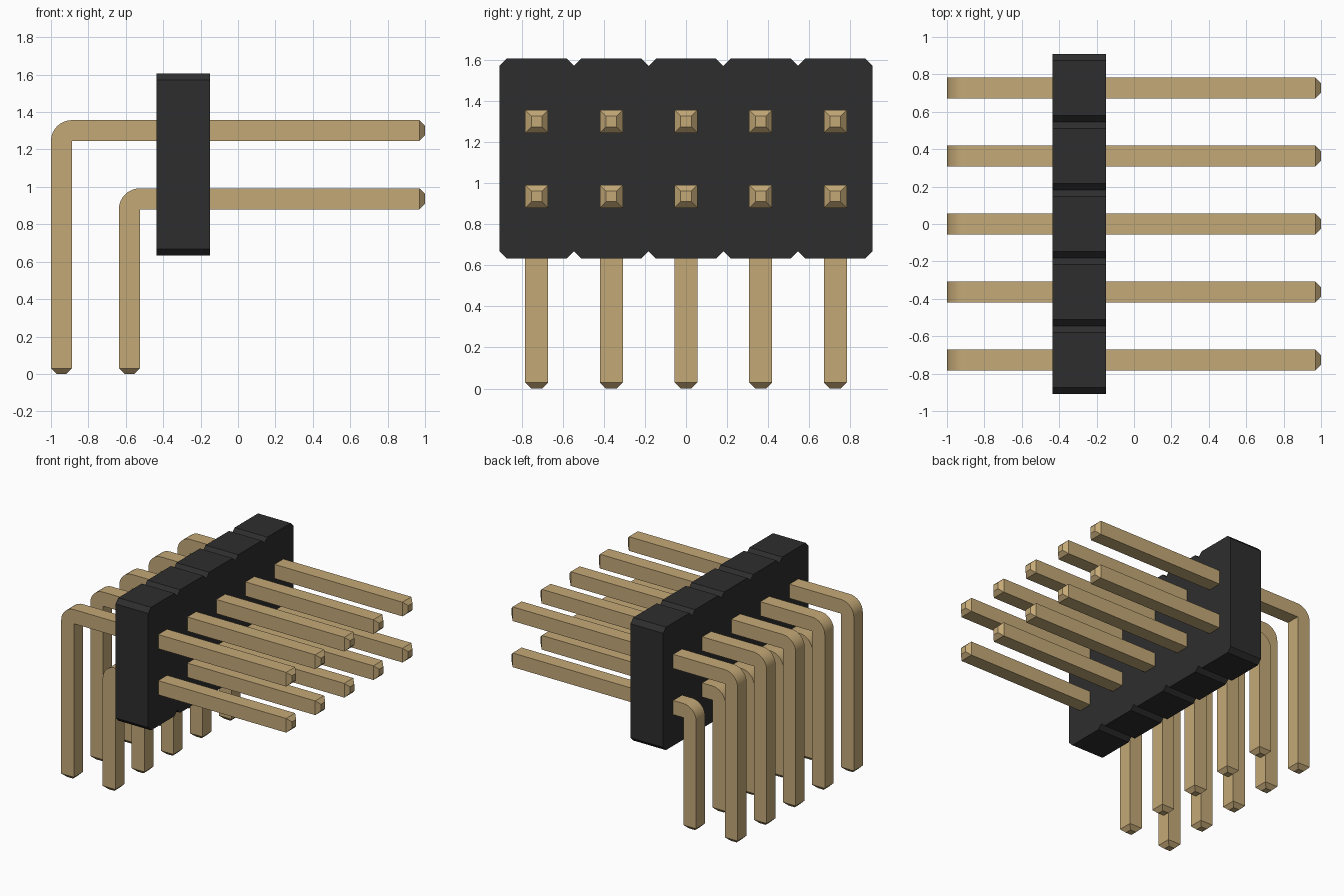
import bpy, bmesh, math
from mathutils import Vector

cube = bpy.data.objects.get("Cube")
if cube:
    bpy.data.objects.remove(cube, do_unlink=True)

PITCH = 0.3635      # spacing of pins and housing segments
PIN = 0.112         # pin thickness
TIP = 0.03          # taper at pin ends
COUNT = 5
MID_Z = 1.12        # housing centre height


def material(name, rgb):
    mat = bpy.data.materials.new(name)
    mat.use_nodes = True
    mat.diffuse_color = (*rgb, 1)
    mat.node_tree.nodes["Principled BSDF"].inputs["Base Color"].default_value = (*rgb, 1)
    return mat


def finish(bm, name, mat):
    bmesh.ops.remove_doubles(bm, verts=bm.verts, dist=1e-5)
    bmesh.ops.recalc_face_normals(bm, faces=bm.faces)
    mesh = bpy.data.meshes.new(name)
    bm.to_mesh(mesh)
    bm.free()
    mesh.materials.append(mat)
    obj = bpy.data.objects.new(name, mesh)
    bpy.context.collection.objects.link(obj)
    return obj


def housing(mat):
    # Bevelled segment outline along the top, mirrored along the bottom
    half, cut = 0.4865, 0.035
    top = []
    for i in range(COUNT):
        y0 = (i - COUNT / 2) * PITCH
        y1 = y0 + PITCH
        top += [(y0, half - cut), (y0 + cut, half), (y1 - cut, half), (y1, half - cut)]
    outline = top + [(y, -z) for y, z in reversed(top)]
    outline = [p for i, p in enumerate(outline) if p != outline[i - 1]]
    bm = bmesh.new()
    face = bm.faces.new([bm.verts.new((-0.436, y, MID_Z + z)) for y, z in outline])
    out = bmesh.ops.extrude_face_region(bm, geom=[face])
    moved = [v for v in out["geom"] if isinstance(v, bmesh.types.BMVert)]
    bmesh.ops.translate(bm, verts=moved, vec=(0.286, 0, 0))
    return finish(bm, "housing", mat)


def bent_pin(name, left, top, mat):
    # Each section: outer point, inner point, half width
    h = PIN / 2
    right, inner = 1.0, Vector((left + PIN, top - PIN))
    sections = [
        (Vector((left + TIP, 0)), Vector((left + PIN - TIP, 0)), h - TIP),
        (Vector((left, TIP)), Vector((left + PIN, TIP)), h)]
    steps = 8
    for i in range(steps + 1):
        a = math.pi / 2 * i / steps
        outer = inner + PIN * Vector((-math.cos(a), math.sin(a)))
        sections.append((outer, inner, h))
    sections += [
        (Vector((right - TIP, top)), Vector((right - TIP, top - PIN)), h),
        (Vector((right, top - TIP)), Vector((right, top - PIN + TIP)), h - TIP)]
    bm = bmesh.new()
    rings = []
    for o, n, w in sections:
        corners = [(o, -w), (o, w), (n, w), (n, -w)]
        rings.append([bm.verts.new((p.x, y, p.y)) for p, y in corners])
    for a, b in zip(rings, rings[1:]):
        for k in range(4):
            m = (k + 1) % 4
            bm.faces.new((a[k], a[m], b[m], b[k]))
    bm.faces.new(rings[0])
    bm.faces.new(rings[-1])
    # Collapse the sharp inside corner of the bend
    bmesh.ops.dissolve_degenerate(bm, dist=1e-5, edges=bm.edges)
    obj = finish(bm, name, mat)
    bpy.ops.object.select_all(action="DESELECT")
    obj.select_set(True)
    bpy.context.view_layer.objects.active = obj
    bpy.ops.object.shade_smooth_by_angle(angle=math.radians(25))
    return obj


black = material("black plastic", (0.027, 0.027, 0.027))
gold = material("gold metal", (0.55, 0.395, 0.185))

housing(black)

# Two rows of pins, repeated along the housing
for row, left, top in (("upper", -1.0, 1.357), ("lower", -0.637, 0.992)):
    first = bent_pin(row + "_pin_1", left, top, gold)
    first.location.y = -(COUNT - 1) / 2 * PITCH
    for i in range(1, COUNT):
        pin = first.copy()
        pin.name = f"{row}_pin_{i + 1}"
        pin.location.y += i * PITCH
        bpy.context.collection.objects.link(pin)
